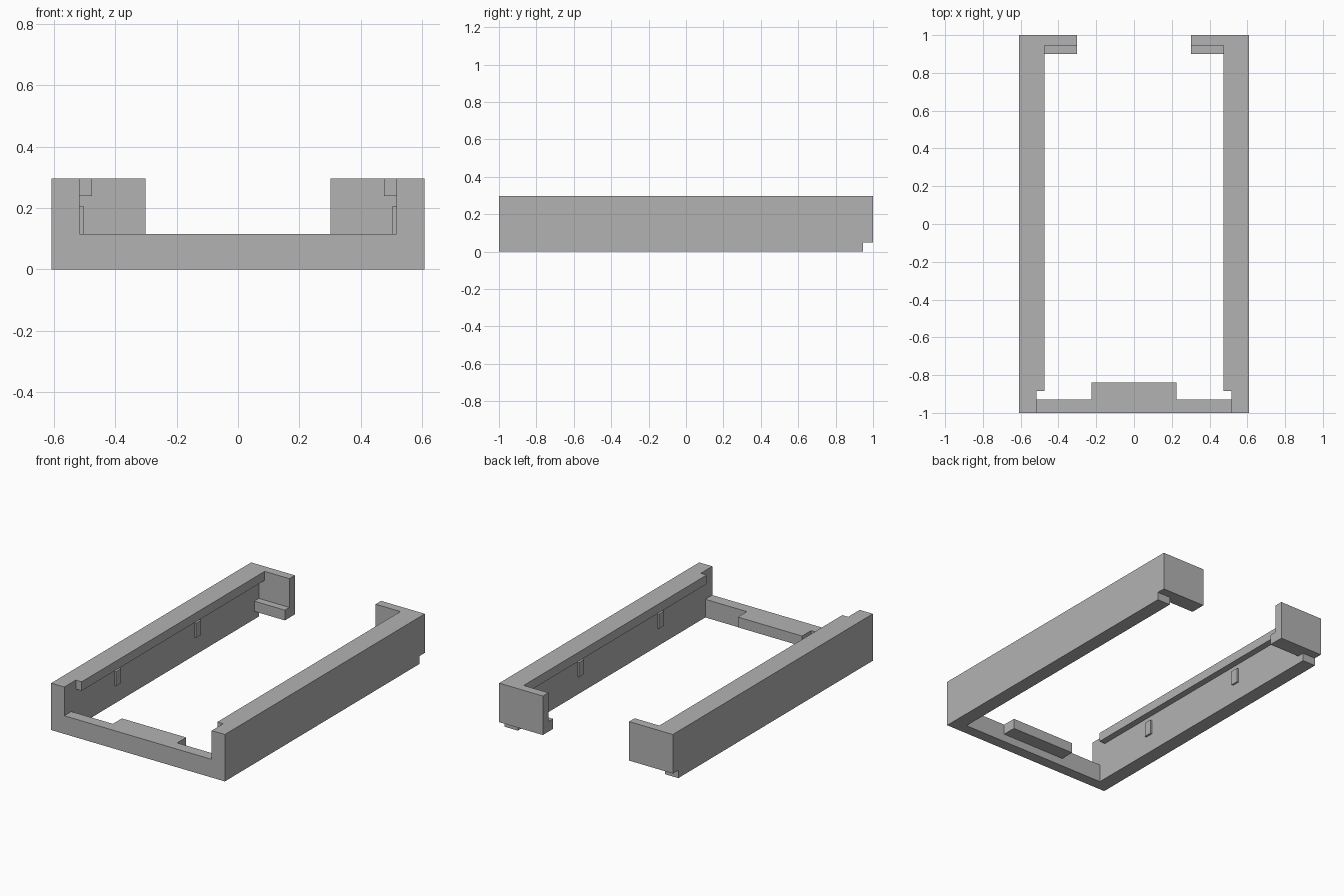
import bpy
import bmesh
from mathutils import Vector

if "Cube" in bpy.data.objects:
    bpy.data.objects.remove(bpy.data.objects["Cube"], do_unlink=True)

grey = bpy.data.materials.new("plain grey")
grey.use_nodes = True
grey.diffuse_color = (0.45, 0.45, 0.45, 1)
grey.node_tree.nodes["Principled BSDF"].inputs["Base Color"].default_value = grey.diffuse_color


def prism(name, profile, x0, x1):
    """Extrude a (y, z) profile along x."""
    bm = bmesh.new()
    face = bm.faces.new([bm.verts.new((x0, y, z)) for y, z in profile])
    ext = bmesh.ops.extrude_face_region(bm, geom=[face])
    verts = [v for v in ext["geom"] if isinstance(v, bmesh.types.BMVert)]
    bmesh.ops.translate(bm, verts=verts, vec=Vector((x1 - x0, 0, 0)))
    bmesh.ops.recalc_face_normals(bm, faces=bm.faces)
    mesh = bpy.data.meshes.new(name)
    bm.to_mesh(mesh)
    bm.free()
    mesh.materials.append(grey)
    obj = bpy.data.objects.new(name, mesh)
    bpy.context.collection.objects.link(obj)
    return obj


def box(name, x, y, z):
    return prism(name, [(y[0], z[0]), (y[1], z[0]), (y[1], z[1]), (y[0], z[1])], *x)


OUT, WALL, SINK = 0.608, 0.516, 0.56   # outer face, inner face, overlap depth
TOP, BAR, STEP = 0.297, 0.115, 0.05    # heights of rail, front bar, rear notch
BACK = 0.945                           # inner face of the rear hooks

# Front bar with its centre tab
frame = box("tray_frame", (-SINK, SINK), (-1, -0.93), (0, BAR))
parts = [box("centre_tab", (-0.225, 0.225), (-0.96, -0.84), (STEP, BAR))]

rail = [(-1, 0), (BACK, 0), (BACK, STEP), (1, STEP), (1, TOP), (-1, TOP)]
hook = [(0.9, STEP), (1, STEP), (1, TOP), (BACK, TOP), (BACK, BAR), (0.9, BAR)]

for side, s in (("left", 1), ("right", -1)):
    # Side rail with the notched rear end, and the hook with its ledge
    parts.append(prism(side + "_rail", rail, s * WALL, s * OUT))
    parts.append(prism(side + "_rear_hook", hook, s * 0.302, s * SINK))
    # Overhanging lip along the top
    parts.append(box(side + "_lip", (s * 0.475, s * SINK), (-0.885, 0.97), (0.24, TOP)))
    # Small ribs on the inner wall
    for y in (-0.475, 0.325):
        parts.append(box(side + "_rib", (s * 0.504, s * SINK),
                         (y - 0.025, y + 0.025), (BAR, 0.207)))

# Fuse everything into one solid
bpy.context.view_layer.objects.active = frame
for part in parts:
    mod = frame.modifiers.new("join " + part.name, "BOOLEAN")
    mod.operation = "UNION"
    mod.solver = "EXACT"
    mod.object = part
    bpy.ops.object.modifier_apply(modifier=mod.name)
    bpy.data.objects.remove(part, do_unlink=True)

# Merge coplanar faces left over from the union
bm = bmesh.new()
bm.from_mesh(frame.data)
bmesh.ops.remove_doubles(bm, verts=bm.verts, dist=0.0001)
bmesh.ops.dissolve_limit(bm, angle_limit=0.01, verts=bm.verts, edges=bm.edges)
bm.to_mesh(frame.data)
bm.free()
